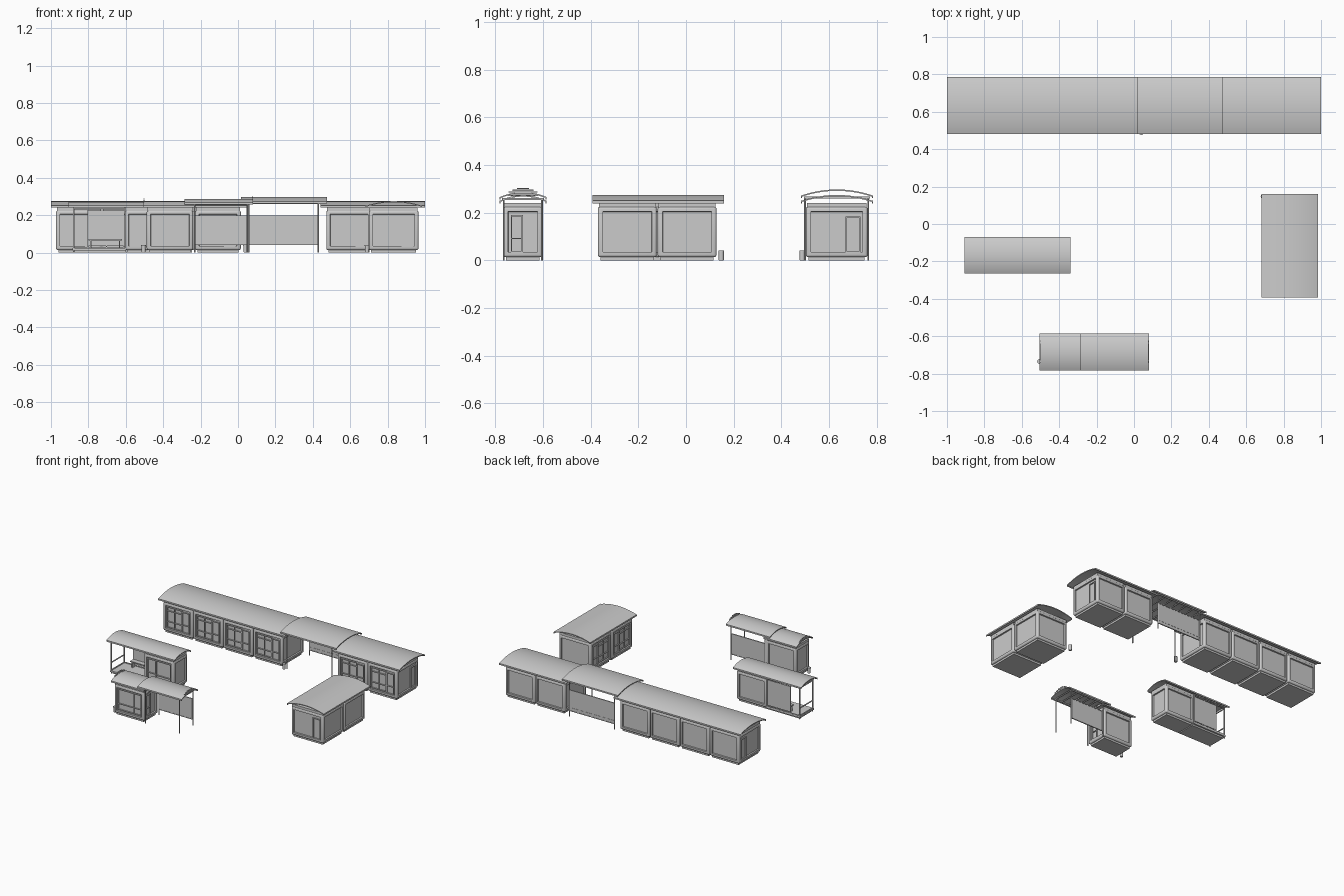
import bpy, bmesh, math
from mathutils import Vector

if "Cube" in bpy.data.objects:
    bpy.data.objects.remove(bpy.data.objects["Cube"])


def finish(bm, name, smooth=False):
    bmesh.ops.recalc_face_normals(bm, faces=bm.faces)
    me = bpy.data.meshes.new(name)
    bm.to_mesh(me)
    bm.free()
    ob = bpy.data.objects.new(name, me)
    bpy.context.collection.objects.link(ob)
    if smooth:
        bpy.ops.object.select_all(action='DESELECT')
        ob.select_set(True)
        bpy.context.view_layer.objects.active = ob
        bpy.ops.object.shade_smooth_by_angle(angle=math.radians(30))
    return ob


def add_box(bm, x0, x1, y0, y1, z0, z1):
    vs = bmesh.ops.create_cube(bm, size=1)['verts']
    for v in vs:
        v.co = Vector((x0 if v.co.x < 0 else x1,
                       y0 if v.co.y < 0 else y1,
                       z0 if v.co.z < 0 else z1))
    return vs


def boxes(name, items):
    bm = bmesh.new()
    for b in items:
        add_box(bm, *b)
    return finish(bm, name)


def cabin(name, x0, x1, y0, y1):
    # rounded body with a recessed window on each side, plinth and cornice
    bm = bmesh.new()
    add_box(bm, x0, x1, y0, y1, 0.014, 0.226)
    bmesh.ops.bevel(bm, geom=bm.edges[:], offset=0.01, segments=3,
                    profile=0.5, affect='EDGES')
    sides = [f for f in bm.faces if f.calc_area() > 0.02 and abs(f.normal.z) < 0.5]
    bmesh.ops.inset_individual(bm, faces=sides, thickness=0.015, depth=0)
    bmesh.ops.inset_individual(bm, faces=sides, thickness=0.002, depth=-0.010)
    finish(bm, name + "_body", True)
    i = 0.012
    boxes(name + "_plinth_and_cornice", [
        (x0 + i, x1 - i, y0 + i, y1 - i, 0, 0.018),
        (x0 + 0.004, x1 - 0.004, y0 + 0.004, y1 - 0.004, 0.222, 0.242)])


def frame(name, axis, p, u0, u1, z0, z1, t=0.005, d=0.008, rails=(), mullions=()):
    # rectangular frame in the plane axis = p, spanning u0..u1
    bars = [(u0, u0 + t, z0, z1), (u1 - t, u1, z0, z1),
            (u0, u1, z0, z0 + t), (u0, u1, z1 - t, z1)]
    bars += [(u0, u1, z, z + t) for z in rails]
    bars += [(u, u + t, z0, z1) for u in mullions]
    a, b = p - d / 2, p + d / 2
    boxes(name, [(a, b, u, v, w, z) if axis == 'x' else (u, v, a, b, w, z)
                 for u, v, w, z in bars])


def roof(name, axis, l0, l1, w0, w1, eave, crown, t=0.006, n=20):
    # thin arched shell with a hanging lip along both eaves
    bm = bmesh.new()
    c, h, s = (w0 + w1) / 2, (w1 - w0) / 2, crown - eave
    r = (h * h + s * s) / (2 * s)
    us = [c - h + 2 * h * k / n for k in range(n + 1)]
    top = [(u, crown - r + math.sqrt(r * r - (u - c) ** 2)) for u in us]
    low = [(u, z - t) for u, z in reversed(top)]
    prof = top + low
    place = lambda l, u, z: (l, u, z) if axis == 'x' else (u, l, z)
    A = [bm.verts.new(place(l0, u, z)) for u, z in prof]
    B = [bm.verts.new(place(l1, u, z)) for u, z in prof]
    m = len(prof)
    for k in range(m):
        j = (k + 1) % m
        bm.faces.new((A[k], A[j], B[j], B[k]))
    for k in range(n):
        for R in (A, B):
            bm.faces.new((R[k], R[k + 1], R[m - 2 - k], R[m - 1 - k]))
    for u in (w0, w1 - 0.004):
        if axis == 'x':
            add_box(bm, l0, l1, u, u + 0.004, eave - 0.010, eave + 0.001)
        else:
            add_box(bm, u, u + 0.004, l0, l1, eave - 0.010, eave + 0.001)
    finish(bm, name, True)


def rafters(name, x0, x1, y0, y1, z, n):
    # tie beams under an open canopy
    step = (x1 - x0) / (n - 1)
    items = [(x0 + k * step - 0.003, x0 + k * step + 0.003, y0, y1, z - 0.008, z)
             for k in range(n)]
    items += [(x0, x1, y, y + 0.006, z - 0.008, z) for y in (y0, y1 - 0.006)]
    boxes(name, items)


def posts(name, pts, top, r=0.004):
    bm = bmesh.new()
    for x, y in pts:
        vs = bmesh.ops.create_cone(bm, cap_ends=True, segments=12, radius1=r,
                                   radius2=r, depth=top)['verts']
        bmesh.ops.translate(bm, verts=vs, vec=(x, y, top / 2))
    finish(bm, name, True)


def bin_(name, x, y):
    bm = bmesh.new()
    for r, d, z in ((0.011, 0.036, 0.020), (0.0125, 0.005, 0.039), (0.009, 0.004, 0.002)):
        vs = bmesh.ops.create_cone(bm, cap_ends=True, segments=20, radius1=r,
                                   radius2=r, depth=d)['verts']
        bmesh.ops.translate(bm, verts=vs, vec=(x, y, z))
    finish(bm, name, True)


def crest(name, x, y, z):
    # small fan ornament on a canopy end
    boxes(name, [(x - 0.003, x + 0.003, y - w, y + w, z + k * 0.007, z + k * 0.007 + 0.005)
                 for k, w in enumerate((0.06, 0.045, 0.025))])


# ---- long row of cabins with a covered passage ----
Y0, Y1 = 0.503, 0.762
row = [-0.973 + 0.248 * k for k in range(4)] + [0.472, 0.720]
for k, x in enumerate(row):
    n = f"row_cabin_{k + 1}"
    cabin(n, x, x + 0.244, Y0, Y1)
    frame(n + "_door", 'y', Y0 + 0.006, x + 0.155, x + 0.215, 0.035, 0.190, rails=(0.09,))
    frame(n + "_window", 'y', Y0 + 0.006, x + 0.028, x + 0.155, 0.042, 0.197,
          rails=(0.085, 0.165), mullions=(x + 0.09,))
frame("row_end_door", 'x', 0.959, 0.67, 0.732, 0.032, 0.185)
frame("row_other_end_door", 'x', -0.967, 0.67, 0.732, 0.032, 0.185)
roof("row_roof_left", 'x', -1.0, 0.05, 0.482, 0.785, 0.250, 0.275)
roof("row_roof_right", 'x', 0.44, 1.0, 0.482, 0.785, 0.250, 0.275)
roof("passage_roof", 'x', 0.015, 0.476, 0.482, 0.785, 0.272, 0.298)
rafters("passage_rafters", 0.055, 0.432, 0.495, 0.772, 0.268, 7)
posts("passage_posts", [(x, y) for x in (0.057, 0.430) for y in (0.50, 0.765)], 0.268)
boxes("passage_back_panel", [(0.062, 0.425, 0.761, 0.766, 0.042, 0.195)])
frame("passage_panel_frame", 'y', 0.7635, 0.06, 0.428, 0.040, 0.198, rails=(0.062,))
bin_("passage_bin", 0.04, 0.488)

# ---- double cabin at the right ----
for k, y in enumerate((-0.370, -0.119)):
    n = f"side_cabin_{k + 1}"
    cabin(n, 0.700, 0.965, y, y + 0.247)
    frame(n + "_door", 'x', 0.706, y + 0.155, y + 0.217, 0.035, 0.190, rails=(0.09,))
    frame(n + "_window", 'x', 0.706, y + 0.03, y + 0.155, 0.042, 0.197,
          rails=(0.085, 0.165), mullions=(y + 0.09,))
frame("side_end_door", 'y', -0.364, 0.875, 0.937, 0.032, 0.185)
roof("side_roof", 'y', -0.392, 0.160, 0.682, 0.985, 0.250, 0.275)
bin_("side_bin", 0.690, 0.148)

# ---- front kiosk with raised canopy ----
cabin("front_kiosk", -0.488, -0.240, -0.768, -0.602)
frame("front_kiosk_window", 'y', -0.762, -0.46, -0.268, 0.042, 0.197, rails=(0.085,),
      mullions=(-0.33,))
frame("front_kiosk_end_door", 'x', -0.246, -0.735, -0.685, 0.035, 0.190, rails=(0.09,))
roof("front_kiosk_roof", 'x', -0.505, -0.232, -0.782, -0.585, 0.250, 0.274)
roof("front_canopy", 'x', -0.285, 0.080, -0.782, -0.585, 0.266, 0.287)
rafters("front_canopy_rafters", -0.232, 0.052, -0.772, -0.597, 0.262, 6)
posts("front_canopy_posts", [(x, y) for x in (-0.232, 0.050) for y in (-0.765, -0.605)], 0.262)
boxes("front_canopy_panel", [(-0.225, 0.040, -0.608, -0.603, 0.045, 0.195)])
frame("front_canopy_panel_frame", 'y', -0.6055, -0.229, 0.045, 0.042, 0.198)
crest("front_crest_left", -0.502, -0.684, 0.270)
crest("front_crest_right", 0.077, -0.684, 0.285)
bin_("front_bin", -0.505, -0.735)

# ---- rear kiosk with sheltered platform ----
cabin("shelter_kiosk", -0.605, -0.358, -0.250, -0.086)
frame("shelter_kiosk_door", 'y', -0.244, -0.58, -0.51, 0.035, 0.197, rails=(0.09,))
frame("shelter_kiosk_window", 'y', -0.244, -0.51, -0.385, 0.042, 0.197, rails=(0.085,))
boxes("shelter_platform", [(-0.885, -0.60, -0.250, -0.086, 0.012, 0.024),
                           (-0.873, -0.60, -0.238, -0.098, 0, 0.012)])
boxes("shelter_panels", [(-0.80, -0.705, -0.093, -0.088, 0.035, 0.225),
                         (-0.70, -0.610, -0.093, -0.088, 0.035, 0.225)])
frame("shelter_back_frame", 'y', -0.0905, -0.88, -0.607, 0.024, 0.235,
      mullions=(-0.805, -0.705))
frame("shelter_end_frame", 'x', -0.879, -0.248, -0.088, 0.024, 0.235, rails=(0.08,))
posts("shelter_posts", [(-0.878, -0.244), (-0.878, -0.092)], 0.242)
boxes("shelter_bench", [(-0.80, -0.62, -0.135, -0.098, 0.066, 0.073),
                        (-0.79, -0.783, -0.13, -0.10, 0.02, 0.068),
                        (-0.637, -0.63, -0.13, -0.10, 0.02, 0.068)])
rafters("shelter_rafters", -0.88, -0.61, -0.255, -0.082, 0.245, 5)
roof("shelter_roof", 'x', -0.905, -0.340, -0.265, -0.070, 0.250, 0.272)
